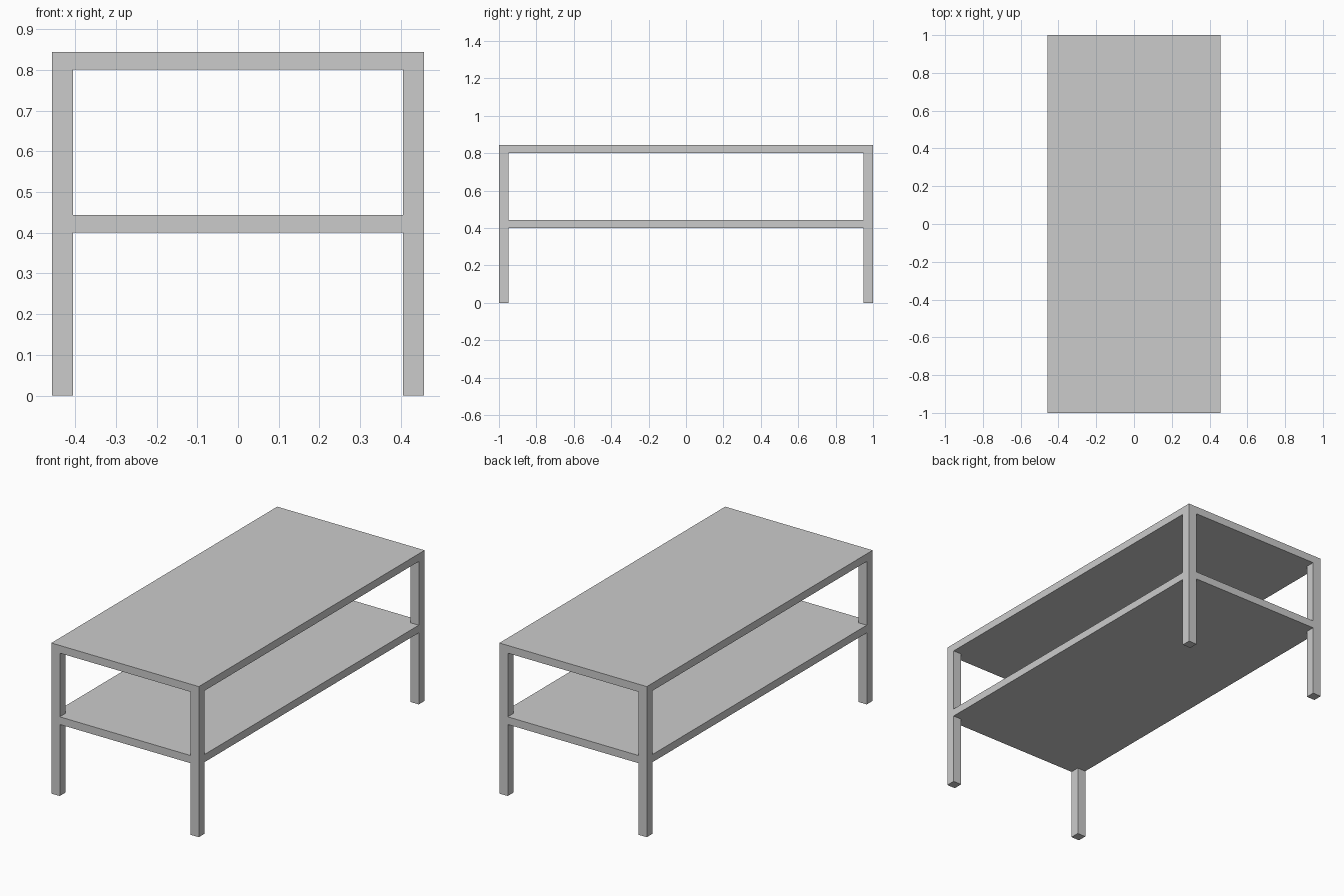
import bpy, bmesh

if "Cube" in bpy.data.objects:
    bpy.data.objects.remove(bpy.data.objects["Cube"])

HX, HY = 0.457, 1.0        # half width, half length
LEG = 0.052                # square leg thickness
TOP_Z0, TOP_Z1 = 0.801, 0.844
SHELF_Z0, SHELF_Z1 = 0.401, 0.444


def prism(name, outline, z0, z1):
    """Extrude a flat outline from z0 up to z1."""
    bm = bmesh.new()
    face = bm.faces.new([bm.verts.new((x, y, z0)) for x, y in outline])
    up = bmesh.ops.extrude_face_region(bm, geom=[face])["geom"]
    verts = [v for v in up if isinstance(v, bmesh.types.BMVert)]
    bmesh.ops.translate(bm, verts=verts, vec=(0, 0, z1 - z0))
    bmesh.ops.recalc_face_normals(bm, faces=bm.faces)
    mesh = bpy.data.meshes.new(name)
    bm.to_mesh(mesh)
    bm.free()
    obj = bpy.data.objects.new(name, mesh)
    bpy.context.collection.objects.link(obj)
    return obj


def rect(x0, x1, y0, y1):
    return [(x0, y0), (x1, y0), (x1, y1), (x0, y1)]


# Table top
prism("table_top", rect(-HX, HX, -HY, HY), TOP_Z0, TOP_Z1)

# Lower shelf, flush with the legs and notched around them
ix, iy = HX - LEG, HY - LEG
prism("lower_shelf", [
    (-ix, -HY), (ix, -HY), (ix, -iy), (HX, -iy), (HX, iy), (ix, iy),
    (ix, HY), (-ix, HY), (-ix, iy), (-HX, iy), (-HX, -iy), (-ix, -iy),
], SHELF_Z0, SHELF_Z1)

# Four corner legs
for side, sx in (("left", -1), ("right", 1)):
    for end, sy in (("front", -1), ("back", 1)):
        xs = sorted((sx * ix, sx * HX))
        ys = sorted((sy * iy, sy * HY))
        prism(f"{end}_{side}_leg", rect(*xs, *ys), 0, TOP_Z0)
